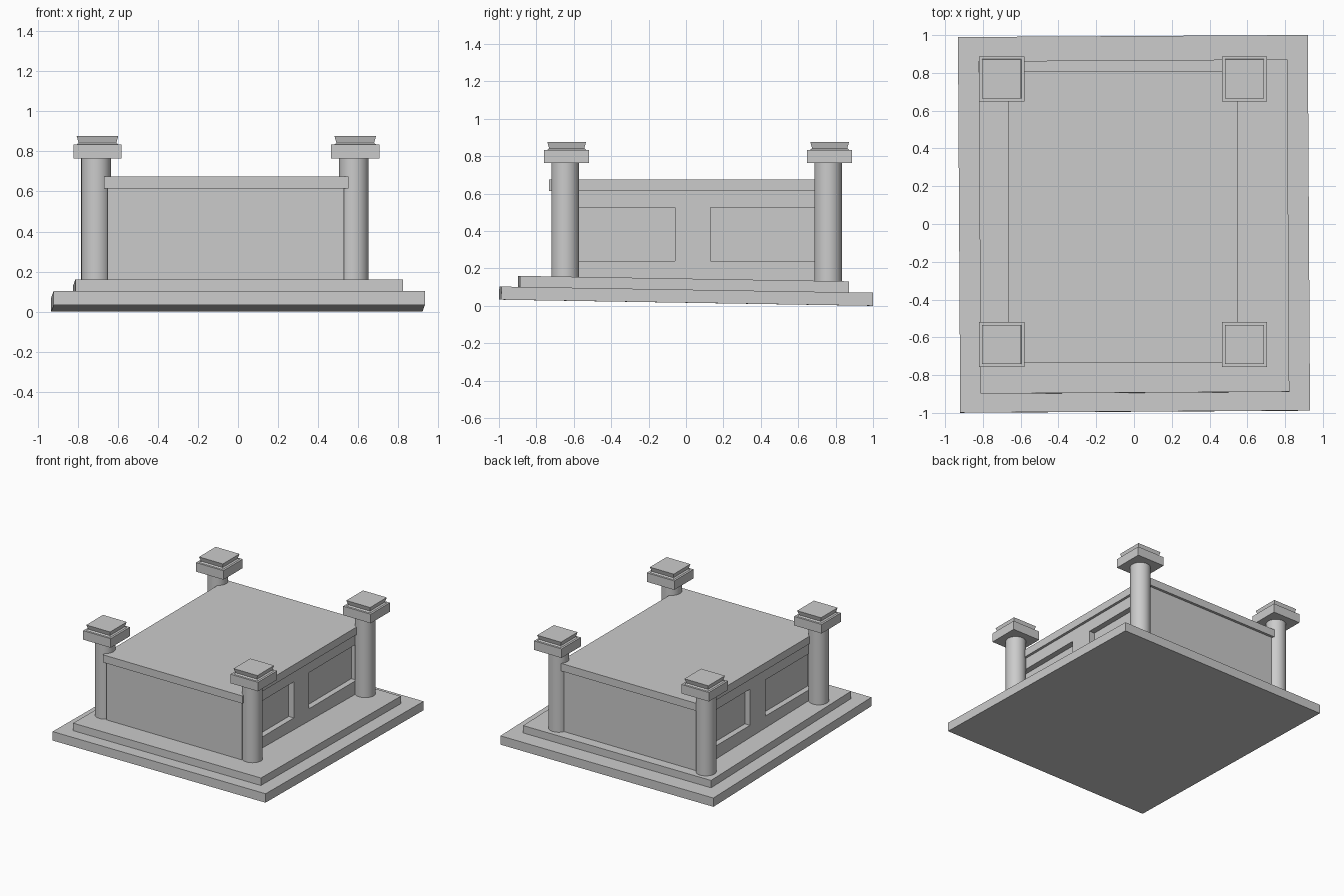
import bpy, bmesh
from math import pi
from mathutils import Matrix, Vector, Euler

if "Cube" in bpy.data.objects:
    bpy.data.objects.remove(bpy.data.objects["Cube"])


def add_object(name, bm):
    bmesh.ops.recalc_face_normals(bm, faces=bm.faces)
    mesh = bpy.data.meshes.new(name)
    bm.to_mesh(mesh)
    bm.free()
    ob = bpy.data.objects.new(name, mesh)
    bpy.context.collection.objects.link(ob)
    return ob


def add_box(bm, lo, hi):
    lo, hi = Vector(lo), Vector(hi)
    mat = Matrix.Translation((lo + hi) / 2) @ Matrix.Diagonal((*(hi - lo), 1))
    bmesh.ops.create_cube(bm, size=1, matrix=mat)


def box(name, lo, hi):
    bm = bmesh.new()
    add_box(bm, lo, hi)
    return add_object(name, bm)


def square_loft(name, x, y, profile):
    """Stack of square rings given as (half width, z)."""
    bm = bmesh.new()
    rings = [[bm.verts.new((x + sx * h, y + sy * h, z))
              for sx, sy in ((-1, -1), (1, -1), (1, 1), (-1, 1))] for h, z in profile]
    for a, b in zip(rings, rings[1:]):
        for i in range(4):
            j = (i + 1) % 4
            bm.faces.new((a[i], a[j], b[j], b[i]))
    bm.faces.new(rings[0][::-1])
    bm.faces.new(rings[-1])
    return add_object(name, bm)


# Stepped plinth, slightly tilted and turned
tilt = Euler((-0.0165, 0, 0.006))
lower = box("lower_plinth", (-0.926, -0.994, 0), (0.926, 0.994, 0.07))
upper = box("upper_plinth", (-0.817, -0.88, 0.06), (0.817, 0.88, 0.129))
lower.location = (0, 0, 0.0165)
upper.location = (0, -0.015, 0.0165)
for slab in (lower, upper):
    slab.rotation_euler = tilt

# Main body with two recessed panels on each long side
X0, X1, DEPTH = -0.65, 0.53, 0.045
body = box("body", (X0, -0.71, 0.11), (X1, 0.79, 0.63))
bm = bmesh.new()
for y0, y1 in ((-0.65, -0.06), (0.13, 0.72)):
    add_box(bm, (X0 - 0.1, y0, 0.24), (X0 + DEPTH, y1, 0.525))
    add_box(bm, (X1 - DEPTH, y0, 0.24), (X1 + 0.1, y1, 0.525))
cutter = add_object("panel_cutter", bm)
cutter.hide_render = True
cutter.display_type = 'WIRE'
cut = body.modifiers.new("panels", 'BOOLEAN')
cut.operation = 'DIFFERENCE'
cut.solver = 'EXACT'
cut.object = cutter

# Apply the cut and remove the helper
bpy.context.view_layer.objects.active = body
body.select_set(True)
bpy.ops.object.modifier_apply(modifier=cut.name)
body.select_set(False)
bpy.data.objects.remove(cutter)

# Lid slab
box("lid", (-0.668, -0.732, 0.615), (0.55, 0.81, 0.675))

# Corner columns with square caps and finials
for xs, x in (("left", -0.701), ("right", 0.585)):
    for ys, y in (("front", -0.638), ("back", 0.768)):
        tag = f"{ys}_{xs}"
        bpy.ops.mesh.primitive_cylinder_add(vertices=32, radius=0.074, depth=0.66,
                                            location=(x - 0.007, y - 0.008, 0.45))
        column = bpy.context.object
        column.name = f"{tag}_column"
        bpy.ops.object.shade_smooth_by_angle(angle=pi / 6)
        square_loft(f"{tag}_cap", x, y, [(0.12, 0.763), (0.12, 0.834)])
        square_loft(f"{tag}_finial", x, y,
                    [(0.107, 0.832), (0.094, 0.842), (0.104, 0.877)])
